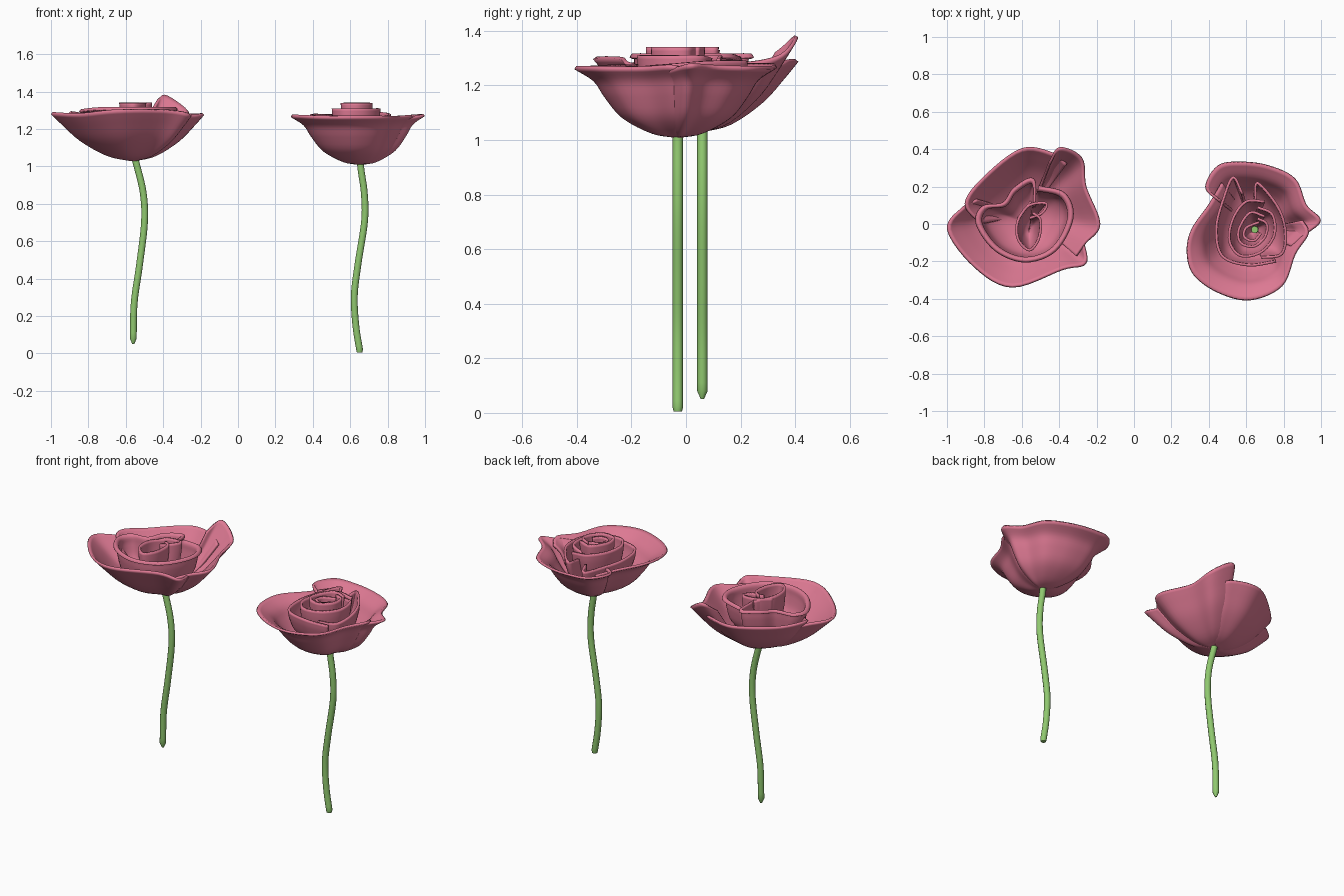
import bpy, bmesh
from mathutils import Vector


def material(name, rgb):
    m = bpy.data.materials.new(name)
    m.diffuse_color = (*rgb, 1)
    return m


PINK = material("petal_pink", (0.72, 0.19, 0.29))
GREEN = material("stem_green", (0.28, 0.58, 0.16))


def smooth_path(pts, steps):
    """Catmull-Rom interpolation through points of any dimension."""
    pts = [Vector(p) for p in pts]
    p = [pts[0] * 2 - pts[1]] + pts + [pts[-1] * 2 - pts[-2]]
    out = []
    for i in range(1, len(p) - 2):
        a, b, c, d = p[i - 1:i + 3]
        for k in range(steps):
            t = k / steps
            out.append(0.5 * (2 * b + (c - a) * t + (2 * a - 5 * b + 4 * c - d) * t * t
                              + (3 * b - a - 3 * c + d) * t ** 3))
    return out + [pts[-1]]


def petal(name, base, rim, profile, thick=0.014):
    """Sheet swept from a base point to a rim path; profile = (radius, height) fractions."""
    base = Vector(base)
    rim = smooth_path(rim, 6)
    prof = smooth_path([(r, h, 0) for r, h in profile], 4)
    bm = bmesh.new()
    rows = []
    for q in prof:
        row = []
        for p in rim:
            d = p - base
            row.append(bm.verts.new((base.x + d.x * q.x, base.y + d.y * q.x, base.z + d.z * q.y)))
        rows.append(row)
    for a, b in zip(rows, rows[1:]):
        for i in range(len(rim) - 1):
            bm.faces.new((a[i], a[i + 1], b[i + 1], b[i]))
    bmesh.ops.recalc_face_normals(bm, faces=bm.faces)
    me = bpy.data.meshes.new(name)
    bm.to_mesh(me)
    bm.free()
    me.materials.append(PINK)
    ob = bpy.data.objects.new(name, me)
    bpy.context.collection.objects.link(ob)
    me.shade_smooth()
    sol = ob.modifiers.new("thickness", "SOLIDIFY")
    sol.thickness = thick
    sol.offset = 0
    return ob


def stem(name, y, pts, tip):
    path = smooth_path([(x, y, z) for x, z in pts], 6)
    cu = bpy.data.curves.new(name, "CURVE")
    cu.dimensions = "3D"
    cu.bevel_depth = 0.019
    cu.bevel_resolution = 3
    cu.use_fill_caps = True
    path.append(path[-1] + Vector((0, 0, -tip)))
    sp = cu.splines.new("POLY")
    sp.points.add(len(path) - 1)
    for p, co in zip(sp.points, path):
        p.co = (*co, 1)
    sp.points[-1].radius = 0.3 if tip > 0.02 else 0.8
    sp.use_smooth = True
    cu.materials.append(GREEN)
    bpy.context.collection.objects.link(bpy.data.objects.new(name, cu))


BOWL = [(0.03, 0), (0.32, 0.11), (0.64, 0.42), (0.86, 0.76), (1, 1)]
FLARE = [(0.03, 0), (0.25, 0.06), (0.53, 0.28), (0.7, 0.58), (0.81, 0.82), (1, 1)]
CUP = [(0.05, 0), (0.5, 0.12), (0.82, 0.4), (0.96, 0.75), (1, 1)]
CURL = [(0.05, 0), (0.5, 0.12), (0.8, 0.4), (0.9, 0.75), (0.92, 0.95), (0.97, 1), (1, 0.95)]

# Left flower: three overlapping outer petals
LB = (-0.56, 0.05, 1.035)
petal("left_back_petal", LB, [(-0.82, 0.0, 1.25), (-0.9, 0.11, 1.29), (-0.8, 0.25, 1.28),
      (-0.6, 0.4, 1.29), (-0.43, 0.375, 1.29), (-0.36, 0.32, 1.27)], BOWL)
petal("left_side_petal", LB, [(-0.45, 0.33, 1.32), (-0.395, 0.405, 1.38), (-0.28, 0.35, 1.31),
      (-0.26, 0.2, 1.28), (-0.185, 0.0, 1.28), (-0.26, -0.1, 1.27), (-0.31, -0.17, 1.26)], BOWL)
petal("left_front_petal", LB, [(-0.27, -0.1, 1.26), (-0.26, -0.21, 1.28), (-0.38, -0.24, 1.30),
      (-0.65, -0.335, 1.3), (-0.85, -0.23, 1.28), (-0.995, -0.03, 1.285), (-0.91, 0.09, 1.27),
      (-0.84, 0.13, 1.25)], BOWL)
# Left flower: curled inner ring and heart
petal("left_inner_ring", (-0.57, 0, 1.08), [(-0.53, 0.1, 1.31), (-0.54, 0.24, 1.31),
      (-0.64, 0.19, 1.31), (-0.7, 0.11, 1.3), (-0.81, 0.09, 1.3), (-0.84, 0.0, 1.3),
      (-0.74, -0.14, 1.31), (-0.58, -0.2, 1.31), (-0.42, -0.14, 1.31), (-0.33, 0.03, 1.31),
      (-0.37, 0.16, 1.31), (-0.51, 0.2, 1.3)], CURL)
petal("left_heart_outer", (-0.56, -0.03, 1.1), [(-0.55, 0.12, 1.33), (-0.62, 0.02, 1.34),
      (-0.62, -0.08, 1.34), (-0.56, -0.14, 1.34), (-0.51, -0.08, 1.34), (-0.5, 0.02, 1.34),
      (-0.54, 0.06, 1.34)], CUP)
petal("left_heart_leaf", (-0.54, 0.02, 1.1), [(-0.62, 0.03, 1.33), (-0.56, 0.1, 1.34),
      (-0.47, 0.11, 1.34), (-0.49, 0.06, 1.34), (-0.56, 0.03, 1.33)], CUP)
stem("left_stem", 0.06, [(-0.56, 1.08), (-0.545, 1.02), (-0.507, 0.86), (-0.5, 0.7),
     (-0.527, 0.47), (-0.555, 0.27), (-0.56, 0.08)], 0.03)

# Right flower: two wide outer petals
RB = (0.655, -0.03, 1.015)
petal("right_front_petal", RB, [(0.47, 0.22, 1.25), (0.4, 0.1, 1.26), (0.31, -0.03, 1.27),
      (0.285, -0.15, 1.27), (0.32, -0.27, 1.27), (0.45, -0.365, 1.265), (0.62, -0.405, 1.265),
      (0.79, -0.33, 1.265), (0.86, -0.16, 1.265), (0.93, -0.05, 1.27), (0.9, 0.02, 1.25)], FLARE)
petal("right_back_petal", RB, [(0.45, 0.13, 1.27), (0.385, 0.2, 1.275), (0.45, 0.31, 1.275),
      (0.57, 0.33, 1.27), (0.72, 0.31, 1.265), (0.86, 0.24, 1.265), (0.92, 0.1, 1.27),
      (0.995, 0.02, 1.275), (0.92, -0.05, 1.26), (0.84, -0.12, 1.24)], FLARE)
# Right flower: nested inner petals
petal("right_inner_left", (0.63, -0.03, 1.07), [(0.58, 0.16, 1.27), (0.53, 0.25, 1.27),
      (0.48, 0.14, 1.27), (0.44, -0.02, 1.27), (0.47, -0.17, 1.27), (0.61, -0.22, 1.27),
      (0.76, -0.2, 1.26)], CUP)
petal("right_inner_right", (0.63, -0.03, 1.07), [(0.68, -0.18, 1.26), (0.79, -0.16, 1.27),
      (0.81, -0.04, 1.28), (0.77, 0.09, 1.29), (0.66, 0.22, 1.29), (0.65, 0.12, 1.27)], CUP)
petal("right_middle_petal", (0.63, -0.04, 1.08), [(0.7, 0.12, 1.3), (0.6, 0.12, 1.31),
      (0.53, 0.03, 1.31), (0.51, -0.09, 1.31), (0.57, -0.17, 1.31), (0.68, -0.15, 1.31),
      (0.75, -0.06, 1.31), (0.74, 0.05, 1.31), (0.66, 0.09, 1.3)], CUP)
petal("right_heart_outer", (0.63, -0.04, 1.1), [(0.7, 0.04, 1.34), (0.62, 0.06, 1.34),
      (0.56, -0.03, 1.34), (0.57, -0.1, 1.34), (0.64, -0.12, 1.34), (0.7, -0.07, 1.34),
      (0.71, 0.0, 1.34), (0.66, 0.03, 1.34)], CUP)
petal("right_heart_inner", (0.63, -0.04, 1.12), [(0.67, 0.01, 1.33), (0.6, -0.02, 1.33),
      (0.59, -0.07, 1.33), (0.64, -0.09, 1.33), (0.68, -0.05, 1.33)], CUP)
stem("right_stem", -0.03, [(0.645, 1.22), (0.655, 1.01), (0.675, 0.86), (0.677, 0.71),
     (0.642, 0.48), (0.622, 0.31), (0.63, 0.15), (0.65, 0.02)], 0.015)
